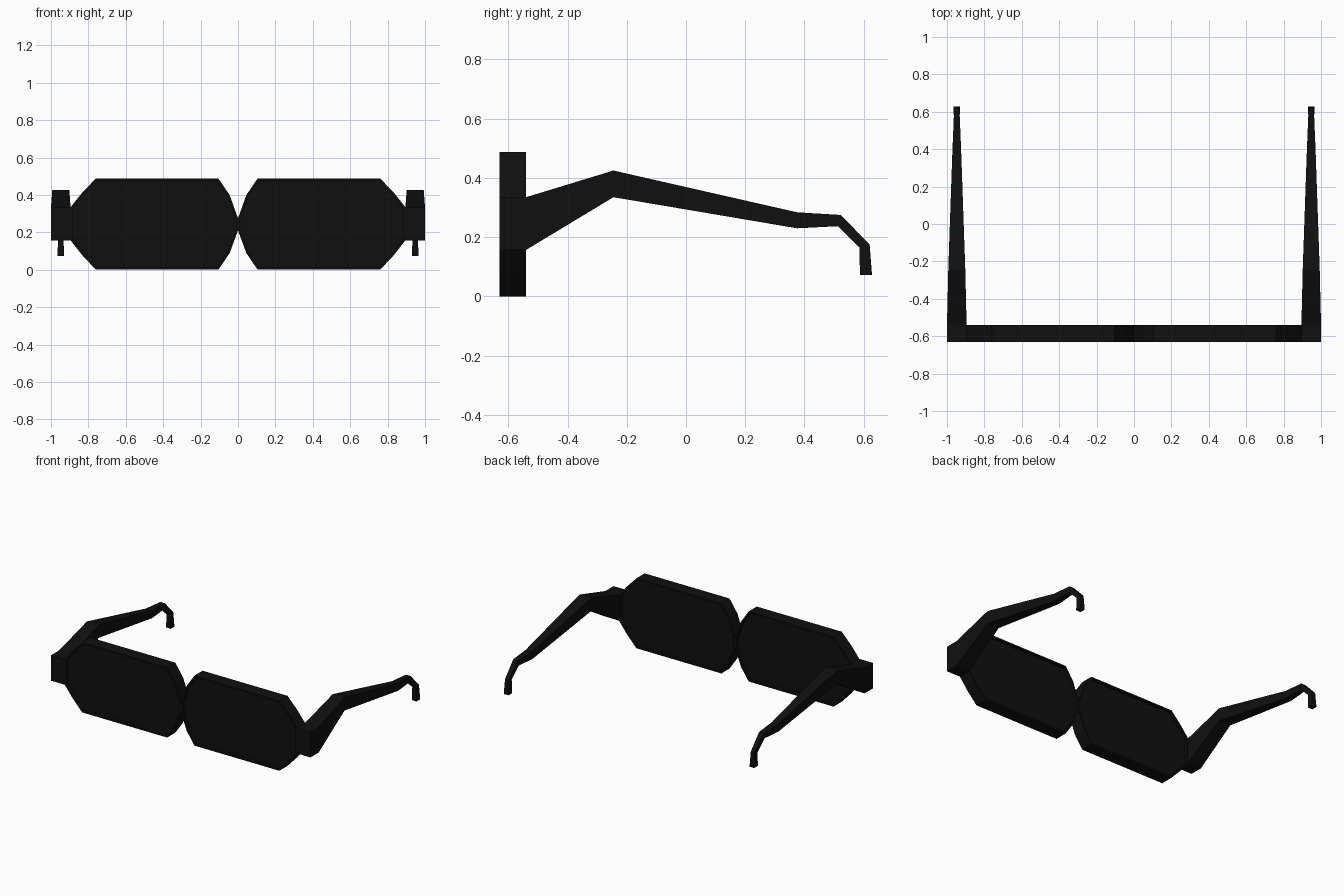
import bpy, bmesh

if "Cube" in bpy.data.objects:
    bpy.data.objects.remove(bpy.data.objects["Cube"])

mat = bpy.data.materials.new("black_plastic")
mat.diffuse_color = (0.005, 0.005, 0.005, 1)
mat.use_nodes = True
mat.node_tree.nodes["Principled BSDF"].inputs["Base Color"].default_value = mat.diffuse_color


def make_object(name, bm):
    mesh = bpy.data.meshes.new(name)
    bm.to_mesh(mesh)
    bm.free()
    mesh.materials.append(mat)
    obj = bpy.data.objects.new(name, mesh)
    bpy.context.collection.objects.link(obj)
    return obj


def loft(rings):
    """Skin matching closed rings of points and cap both ends."""
    bm = bmesh.new()
    loops = [[bm.verts.new(p) for p in ring] for ring in rings]
    n = len(loops[0])
    for a, b in zip(loops, loops[1:]):
        for i in range(n):
            j = (i + 1) % n
            bm.faces.new((a[i], a[j], b[j], b[i]))
    bm.faces.new(loops[0])
    bm.faces.new(loops[-1])
    bmesh.ops.recalc_face_normals(bm, faces=bm.faces)
    bm.normal_update()
    return bm


# Half outline of the lens (x, z) from bridge top to bridge bottom
outline = [(0, 0.275), (0.045, 0.40), (0.105, 0.488), (0.76, 0.488),
           (0.835, 0.41), (0.895, 0.335), (0.895, 0.157), (0.835, 0.08), (0.76, 0.0),
           (0.105, 0.0), (0.045, 0.088), (0, 0.21)]

# Temples with hinge block: (top y, top z, bottom y, bottom z, half width)
stations = [(-0.63, 0.335, -0.63, 0.157, 0.0525),
            (-0.54, 0.335, -0.54, 0.157, 0.0525),
            (-0.245, 0.425, -0.245, 0.335, 0.0455),
            (0.375, 0.284, 0.375, 0.23, 0.024),
            (0.523, 0.275, 0.513, 0.237, 0.018),
            (0.62, 0.175, 0.586, 0.165, 0.014),
            (0.628, 0.073, 0.587, 0.073, 0.018)]

for side, label in ((1, "right"), (-1, "left")):
    # Lens with a thin raised rim on front and back
    bm = loft([[(x * side, y, z) for x, z in outline] for y in (-0.63, -0.54)])
    panes = [f for f in bm.faces if len(f.verts) == len(outline)]
    bmesh.ops.inset_individual(bm, faces=panes, thickness=0.012, use_even_offset=True)
    for pane in panes:
        normal = pane.normal.copy()
        face = bmesh.ops.extrude_discrete_faces(bm, faces=[pane])["faces"][0]
        bmesh.ops.translate(bm, verts=face.verts, vec=normal * -0.02)
    make_object("lens_" + label, bm)

    # Temple arm
    c = 0.9475 * side
    make_object("temple_" + label, loft(
        [[(c - w, ty, tz), (c + w, ty, tz), (c + w, by, bz), (c - w, by, bz)]
         for ty, tz, by, bz, w in stations]))
